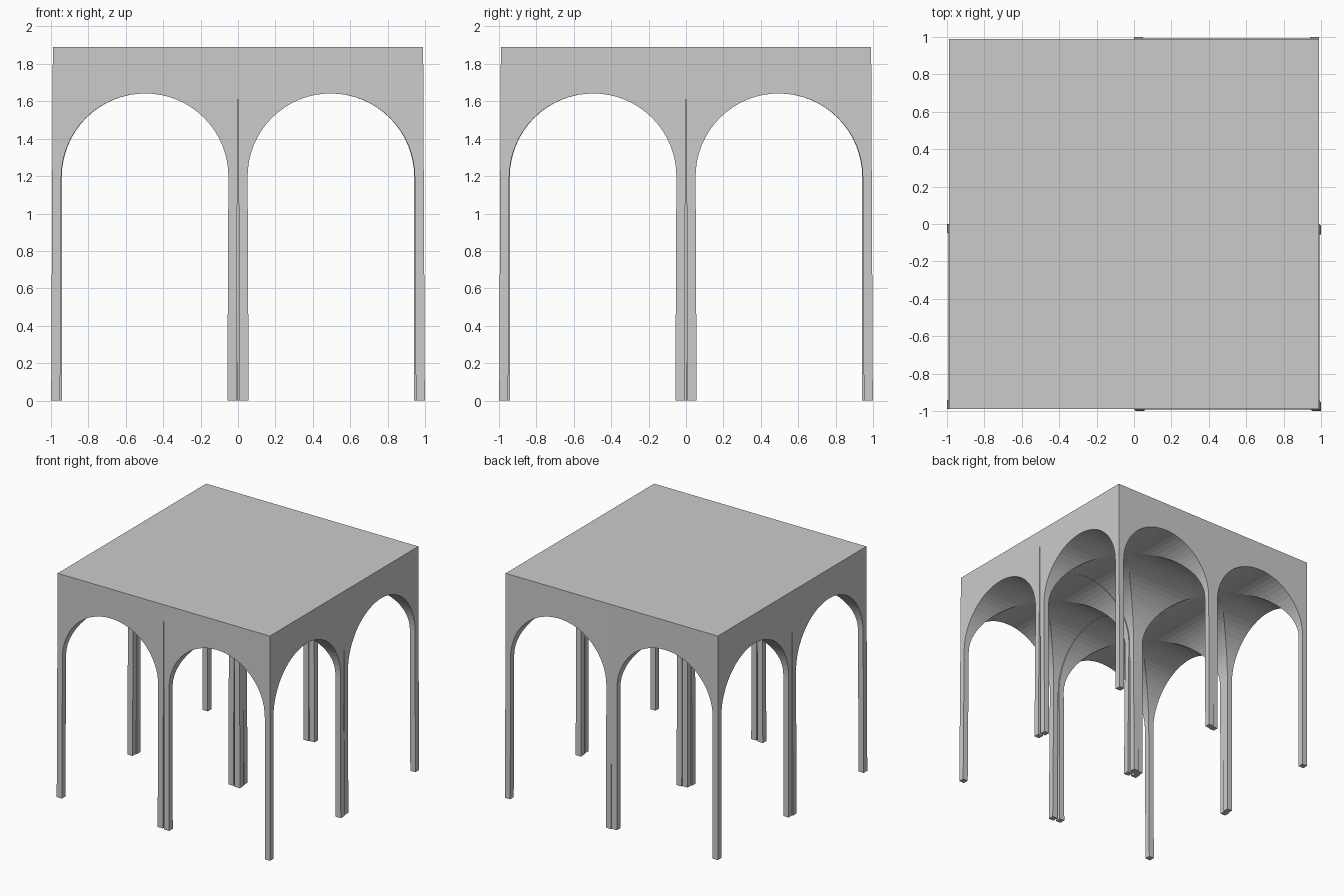
import bpy
import bmesh
import math

if "Cube" in bpy.data.objects:
    bpy.data.objects.remove(bpy.data.objects["Cube"])

TOP = 1.89        # roof height
W = 0.99          # width of one bay
R = 0.447         # arch radius
SPRING = 1.195    # height where the arch starts
SEGS = 32


def new_object(name, bm):
    mesh = bpy.data.meshes.new(name)
    bmesh.ops.recalc_face_normals(bm, faces=bm.faces)
    bm.to_mesh(mesh)
    bm.free()
    obj = bpy.data.objects.new(name, mesh)
    bpy.context.collection.objects.link(obj)
    return obj


def block(name):
    """Solid bay block centred on the origin, standing on z = 0."""
    bm = bmesh.new()
    bmesh.ops.create_cube(bm, size=1)
    for v in bm.verts:
        v.co.x *= W
        v.co.y *= W
        v.co.z = (v.co.z + 0.5) * TOP
    return new_object(name, bm)


def tunnel(name, along_x):
    """Round-topped barrel used to cut the arches."""
    profile = [(-R, -0.5)]
    for i in range(SEGS + 1):
        a = math.pi * (1 - i / SEGS)
        profile.append((R * math.cos(a), SPRING + R * math.sin(a)))
    profile.append((R, -0.5))
    bm = bmesh.new()
    verts = [bm.verts.new((-1, u, z) if along_x else (u, -1, z)) for u, z in profile]
    face = bm.faces.new(verts)
    ext = bmesh.ops.extrude_face_region(bm, geom=[face])
    moved = [g for g in ext["geom"] if isinstance(g, bmesh.types.BMVert)]
    bmesh.ops.translate(bm, verts=moved, vec=(2, 0, 0) if along_x else (0, 2, 0))
    cutter = new_object(name, bm)
    cutter.hide_render = True
    return cutter


# Groin-vaulted bay: block minus two crossing barrels
master = block("vault_bay")
cutters = [tunnel("tunnel_x", True), tunnel("tunnel_y", False)]
for c in cutters:
    mod = master.modifiers.new(c.name, "BOOLEAN")
    mod.operation = "DIFFERENCE"
    mod.solver = "EXACT"
    mod.object = c
bpy.context.view_layer.update()
dg = bpy.context.evaluated_depsgraph_get()
bay_mesh = bpy.data.meshes.new_from_object(master.evaluated_get(dg))
for o in [master] + cutters:
    bpy.data.objects.remove(o)

# Four bays; the feet lean outward very slightly
bays = [
    ("front_right_bay", 1, -1, 0.009, -0.009),
    ("front_left_bay", -1, -1, -0.009, 0.0),
    ("back_right_bay", 1, 1, 0.0, 0.009),
    ("back_left_bay", -1, 1, 0.0, 0.0),
]
for name, sx, sy, lean_x, lean_y in bays:
    mesh = bay_mesh.copy()
    for v in mesh.vertices:
        t = 1 - v.co.z / TOP
        v.co.x += sx * W / 2 + lean_x * t
        v.co.y += sy * W / 2 + lean_y * t
    obj = bpy.data.objects.new(name, mesh)
    bpy.context.collection.objects.link(obj)
